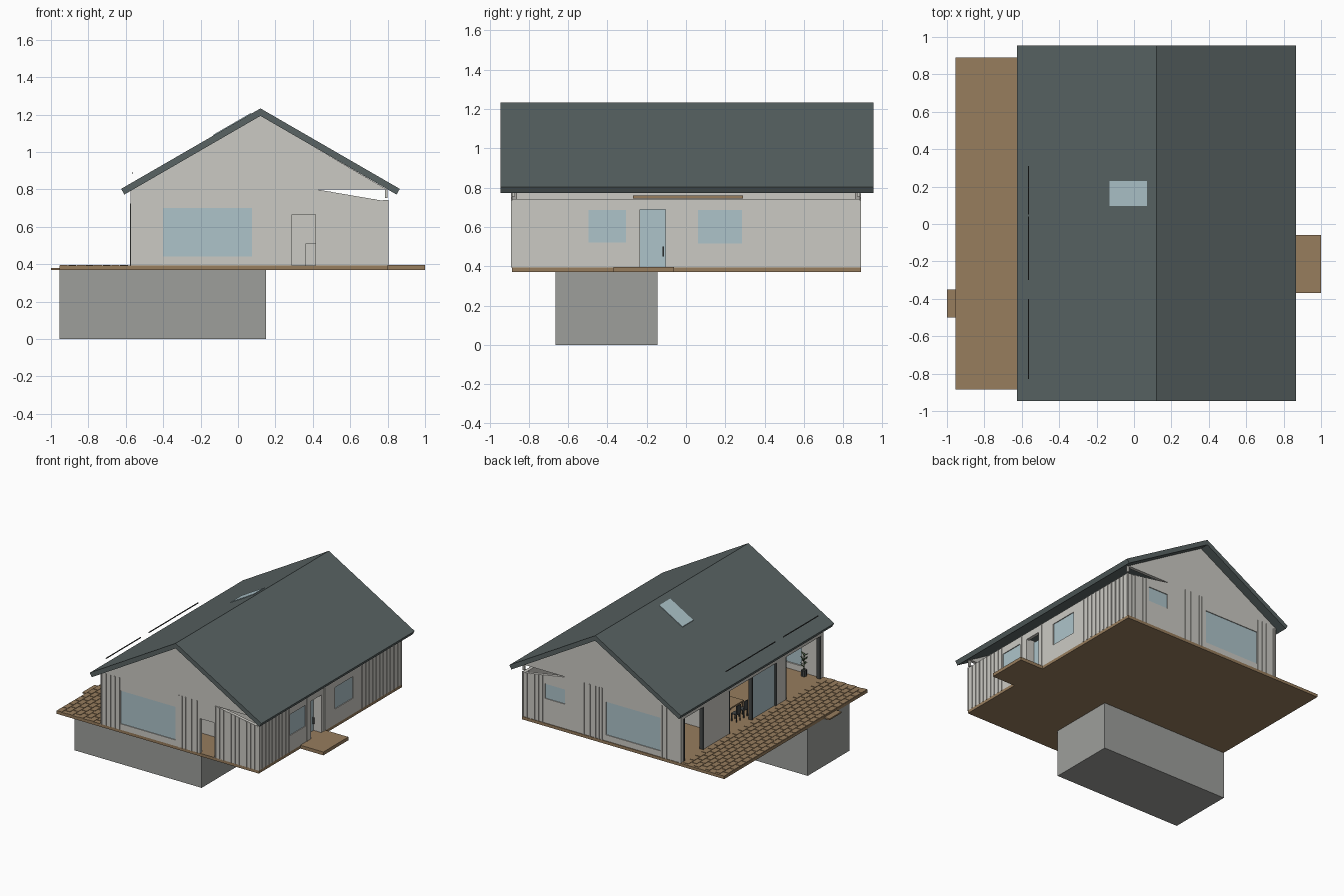
import bpy, bmesh, math, random
from mathutils import Vector

random.seed(4)
if "Cube" in bpy.data.objects:
    bpy.data.objects.remove(bpy.data.objects["Cube"], do_unlink=True)


def material(name, r, g, b):
    m = bpy.data.materials.new(name)
    m.diffuse_color = (r, g, b, 1)
    m.use_nodes = True
    m.node_tree.nodes["Principled BSDF"].inputs["Base Color"].default_value = (r, g, b, 1)
    return m


WALL = material("wall off-white", .60, .59, .55)
ROOF = material("roof slate", .10, .127, .127)
WOOD = material("wood brown", .31, .205, .11)
GLASS = material("glass pale blue", .42, .55, .59)
STONE = material("foundation grey", .34, .345, .33)
DARK = material("frame dark grey", .06, .065, .065)
LEAF = material("leaf green", .05, .09, .04)

MAP = {"X": lambda u, v, w: (w, u, v),   # outline in y, z
       "Y": lambda u, v, w: (u, w, v),   # outline in x, z
       "Z": lambda u, v, w: (u, v, w)}   # outline in x, y


def solid(name, mat, outlines, axis, lo, hi):
    """Extrude flat outlines along an axis into one object."""
    bm = bmesh.new()
    for pts in outlines:
        a = [bm.verts.new(MAP[axis](u, v, lo)) for u, v in pts]
        b = [bm.verts.new(MAP[axis](u, v, hi)) for u, v in pts]
        bm.faces.new(a)
        bm.faces.new(b[::-1])
        for i in range(len(pts)):
            j = (i + 1) % len(pts)
            bm.faces.new((a[i], b[i], b[j], a[j]))
    bmesh.ops.recalc_face_normals(bm, faces=bm.faces)
    mesh = bpy.data.meshes.new(name)
    bm.to_mesh(mesh)
    bm.free()
    mesh.materials.append(mat)
    obj = bpy.data.objects.new(name, mesh)
    bpy.context.scene.collection.objects.link(obj)
    return obj


def rect(a, b, c, d):
    return [(a, c), (b, c), (b, d), (a, d)]


def box(name, mat, x0, x1, y0, y1, z0, z1):
    return solid(name, mat, [rect(x0, x1, y0, y1)], "Z", z0, z1)


FLOOR = .393
LEFT, RIGHT, FRONT, BACK = -.575, .8, -.885, .885
RIDGE, PITCH = .12, math.tan(math.radians(30))


def gable_top(x):
    # end walls drop toward the right-hand eave
    return .8 if x <= .42 else .8 - (x - .42) * .171


def low_top(y):
    return .742


def high_top(y):
    return .785


def wall(name, axis, lo, hi, start, end, openings, top, kinks=()):
    """Wall split into piers, sills and lintels around its openings."""
    edges = sorted({start, end, *kinks, *[e for o in openings for e in o[:2]]})
    parts = []
    for a, b in zip(edges, edges[1:]):
        hole = next((o for o in openings if o[0] <= a and b <= o[1]), None)
        spans = [(FLOOR, None)]
        if hole:
            spans = [(FLOOR, hole[2]), (hole[3], None)]
        for z0, z1 in spans:
            if z1 is None or z1 > z0 + .001:
                parts.append([(a, z0), (b, z0), (b, z1 or top(b)), (a, z1 or top(a))])
    return solid(name, WALL, parts, axis, lo, hi)


def battens(name, axis, lo, hi, places, top):
    solid(name, WALL, [rect(p - .004, p + .004, FLOOR, top(p)) for p in places], axis, lo, hi)


def steps(a, b, n):
    return [a + (b - a) * i / (n - 1) for i in range(n)]


# Foundation, floor slab and outside steps
box("foundation", STONE, -.955, .15, -.665, -.145, 0, .372)
box("floor_slab", WOOD, -.955, RIGHT, -.885, .89, .37, FLOOR)
box("entrance_step", WOOD, RIGHT, 1, -.37, -.06, .37, .396)
box("deck_step", WOOD, -1, -.955, -.5, -.35, .37, .381)

# Deck boards in staggered rows
boards, rows, length = [], 8, .075
for r in range(rows):
    x = -.953 + r * .046
    y = FRONT + (r % 2) * length / 2
    while y + length < .89:
        boards.append(rect(x, x + .042, y, y + length - .006))
        y += length
solid("deck_boards", WOOD, boards, "Z", FLOOR, FLOOR + .003)

# End walls
T = .025
picture = (-.4, .075, .44, .7)
front_door = (.29, .415, FLOOR, .665)
small = (.43, .605, .585, .7)
wall("front_wall", "Y", FRONT, FRONT + T, LEFT, RIGHT, [picture, front_door], gable_top, (.42,))
wall("back_wall", "Y", BACK - T, BACK, LEFT, RIGHT, [picture, small], gable_top, (.42,))
solid("front_window", GLASS, [rect(*picture)], "Y", FRONT + .006, FRONT + .014)
solid("back_windows", GLASS, [rect(*picture), rect(*small)], "Y", BACK - .014, BACK - .006)
gable = [(-.56, .8), (RIGHT - .005, .8), (RIDGE, 1.195)]
end_lines = steps(-.565, -.41, 5) + [.11, .135, .165, .215, .265] + steps(.425, .795, 12)
back_lines = [p for p in end_lines if not small[0] - .01 < p < small[1] + .01]
for side, out, s, lines in (("front", FRONT, 1, end_lines), ("back", BACK, -1, back_lines)):
    solid(side + "_gable", WALL, [gable], "Y", out, out + s * T)
    battens(side + "_battens", "Y", out - s * .005, out, lines, gable_top)

# Entrance side wall with recessed door
win_a, win_b = (-.495, -.305, .52, .685), (.06, .285, .515, .685)
door = (-.235, -.105, FLOOR, .69)
wall("entrance_wall", "X", RIGHT - T, RIGHT, FRONT, BACK, [win_a, win_b, door], low_top)
solid("entrance_windows", GLASS, [rect(*win_a), rect(*win_b)], "X", RIGHT - .014, RIGHT - .006)
solid("entrance_door", GLASS, [rect(*door)], "X", RIGHT - .078, RIGHT - .07)
solid("door_recess", WALL, [rect(door[0] - .012, door[0], FLOOR, .7),
                            rect(door[1], door[1] + .012, FLOOR, .7)], "X", RIGHT - .08, RIGHT - T)
box("door_handle", DARK, RIGHT - .07, RIGHT - .055, -.12, -.113, .45, .5)
battens("entrance_battens", "X", RIGHT, RIGHT + .005,
        steps(-.88, -.51, 10) + [-.29, -.07] + steps(.395, .88, 12), low_top)
box("eave_post_front", WALL, .785, RIGHT, FRONT, FRONT + .015, .755, .8)
box("eave_post_back", WALL, .785, RIGHT, BACK - .015, BACK, .755, .8)

# Deck side wall with sliding doors
bays = [(-.85, -.41, FLOOR, .725), (-.3, .29, FLOOR, .725), (.6, .85, FLOOR, .725)]
wall("deck_wall", "X", LEFT, LEFT + T, FRONT, BACK, bays, high_top)
solid("sliding_glass", GLASS, [rect(-.3, 0, FLOOR, .725)], "X", LEFT + .008, LEFT + .016)
jambs = []
for a, b, z0, z1 in bays:
    jambs += [rect(a, a + .012, z0, z1), rect(b - .012, b, z0, z1)]
jambs.append(rect(-.006, .006, FLOOR, .725))
solid("sliding_door_frames", DARK, jambs, "X", LEFT - .003, LEFT + T + .003)
box("door_beam", WOOD, LEFT + T, LEFT + T + .03, -.27, .29, .745, .76)

# Thin rails above the deck-side roof
for i, (a, b) in enumerate(((-.83, -.4), (-.3, .04), (.05, .31))):
    box(f"roof_rail_{i + 1}", DARK, -.567, -.561, a, b, .885, .891)

# Inner partitions
box("inner_wall_long", WALL, .1, .12, -.6, BACK - T, FLOOR, .735)
box("inner_wall_bedroom", WALL, LEFT + T, .1, .3, .32, FLOOR, .735)
box("inner_wall_hall", WALL, .1, RIGHT - T, -.6, -.58, FLOOR, .73)
box("hall_cabinet", WALL, .36, .45, -.75, -.68, FLOOR, .51)

# Roof folded over the ridge
EAVE, TOP = .745, 1.233
drop = EAVE * PITCH
dx, dz = .035 * math.sin(math.radians(30)), .035 * math.cos(math.radians(30))
section = [(RIDGE - EAVE, TOP - drop), (RIDGE, TOP), (RIDGE + EAVE, TOP - drop),
           (RIDGE + EAVE - dx, TOP - drop - dz), (RIDGE, TOP - .04),
           (RIDGE - EAVE + dx, TOP - drop - dz)]
solid("roof", ROOF, [section], "Y", -.945, .955)


def slope(x):
    return TOP - (RIDGE - x) * PITCH


# Skylight plate lying on the deck-side slope
x0, x1 = -.13, .07
solid("skylight", GLASS, [[(x0, slope(x0)), (x1, slope(x1)),
                           (x1, slope(x1) + .005), (x0, slope(x0) + .005)]], "Y", .095, .23)

# Dining table and chairs
tx, ty = -.4, .03
box("table_top", WOOD, tx - .06, tx + .06, ty - .09, ty + .09, .485, .495)
for i, (sx, sy) in enumerate(((-1, -1), (-1, 1), (1, -1), (1, 1))):
    lx, ly = tx + sx * .052, ty + sy * .08
    box(f"table_leg_{i + 1}", WOOD, lx - .005, lx + .005, ly - .005, ly + .005, FLOOR, .485)
    cx, cy = tx + sx * .085, ty + sy * .045
    box(f"chair_seat_{i + 1}", DARK, cx - .025, cx + .025, cy - .025, cy + .025, .448, .454)
    bx = cx + sx * .023
    box(f"chair_back_{i + 1}", DARK, bx - .003, bx + .003, cy - .025, cy + .025, .454, .52)
    legs = [rect(cx + u - .003, cx + u + .003, cy + v - .003, cy + v + .003)
            for u in (-.021, .021) for v in (-.021, .021)]
    solid(f"chair_legs_{i + 1}", DARK, legs, "Z", FLOOR, .448)

# Potted plant
px, py = -.45, -.82
ring = [(px + .02 * math.cos(k * math.pi / 4), py + .02 * math.sin(k * math.pi / 4)) for k in range(8)]
solid("plant_pot", DARK, [ring], "Z", FLOOR, .44)
box("plant_stem", LEAF, px - .003, px + .003, py - .003, py + .003, .44, .55)
bm = bmesh.new()
for k in range(14):
    angle, h = k * 2.4, .46 + k * .0075
    root = Vector((px, py, h))
    out = Vector((math.cos(angle), math.sin(angle), .5 + random.random() * .5)) * .03
    side = Vector((-math.sin(angle), math.cos(angle), 0)) * .009
    bm.faces.new([bm.verts.new(p) for p in
                  (root, root + out * .6 + side, root + out, root + out * .6 - side)])
leaves = bpy.data.meshes.new("plant_leaves")
bm.to_mesh(leaves)
bm.free()
leaves.materials.append(LEAF)
bpy.context.scene.collection.objects.link(bpy.data.objects.new("plant_leaves", leaves))
